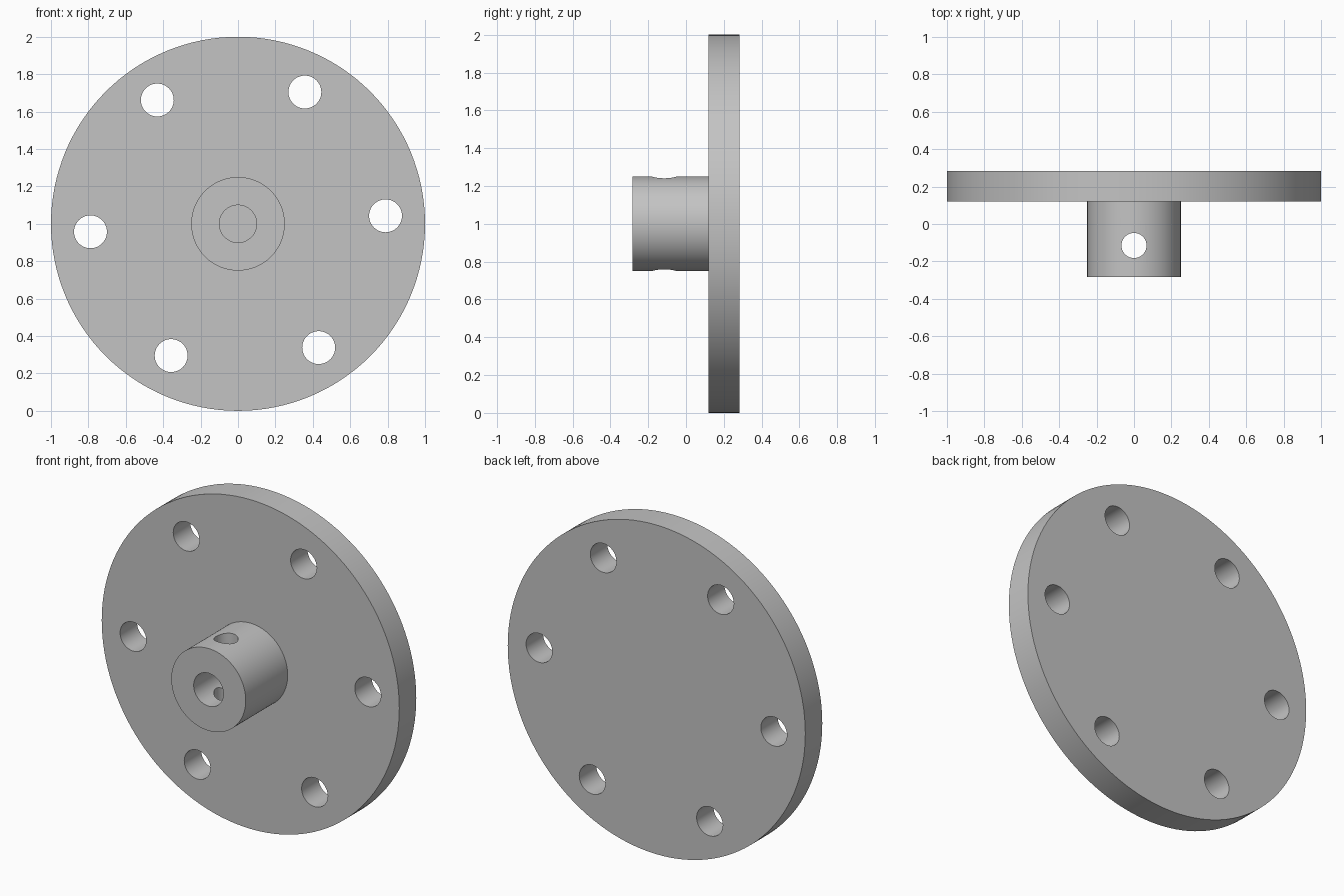
import bpy
from math import radians, cos, sin, pi

cube = bpy.data.objects.get("Cube")
if cube:
    bpy.data.objects.remove(cube, do_unlink=True)

# Plain grey metal
metal = bpy.data.materials.new("grey_metal")
metal.use_nodes = True
GREY = (0.55, 0.55, 0.55, 1)
metal.diffuse_color = GREY
metal.node_tree.nodes["Principled BSDF"].inputs["Base Color"].default_value = GREY

CENTRE_Z = 1.0
FACE_Y = 0.12


def cylinder_y(name, radius, y0, y1, x=0, z=CENTRE_Z, sides=64):
    """Cylinder running from y0 to y1."""
    bpy.ops.mesh.primitive_cylinder_add(
        vertices=sides, radius=radius, depth=y1 - y0,
        location=(x, (y0 + y1) / 2, z), rotation=(pi / 2, 0, 0))
    obj = bpy.context.object
    obj.name = name
    obj.data.materials.append(metal)
    return obj


def drill(part, cutters):
    """Cut each cutter out of the part, then remove the cutter."""
    bpy.context.view_layer.objects.active = part
    for cutter in cutters:
        cutter.hide_render = True
        mod = part.modifiers.new("hole", 'BOOLEAN')
        mod.operation = 'DIFFERENCE'
        mod.solver = 'EXACT'
        mod.object = cutter
        bpy.ops.object.modifier_apply(modifier=mod.name)
        bpy.data.objects.remove(cutter, do_unlink=True)


def smooth(part):
    bpy.ops.object.select_all(action='DESELECT')
    part.select_set(True)
    bpy.context.view_layer.objects.active = part
    bpy.ops.object.shade_smooth_by_angle(angle=radians(30))


# Flange disc with a ring of six bolt holes
flange = cylinder_y("flange_disc", 1.0, FACE_Y, 0.283, sides=128)
bolt_holes = []
for i in range(6):
    a = radians(3.1 + 60 * i)
    bolt_holes.append(cylinder_y("bolt_hole_cutter", 0.088, 0, 0.4,
                                 0.79 * cos(a), CENTRE_Z + 0.79 * sin(a), 48))
drill(flange, bolt_holes)
smooth(flange)

# Hub, set slightly into the flange, with shaft bore and vertical pin hole
hub = cylinder_y("hub", 0.25, -0.283, FACE_Y + 0.02, sides=96)
bore = cylinder_y("bore_cutter", 0.1, -0.4, 0.3)
bpy.ops.mesh.primitive_cylinder_add(vertices=48, radius=0.067, depth=0.8,
                                    location=(0, -0.115, CENTRE_Z))
pin_hole = bpy.context.object
pin_hole.name = "pin_hole_cutter"
pin_hole.data.materials.append(metal)
drill(hub, [bore, pin_hole])
smooth(hub)
